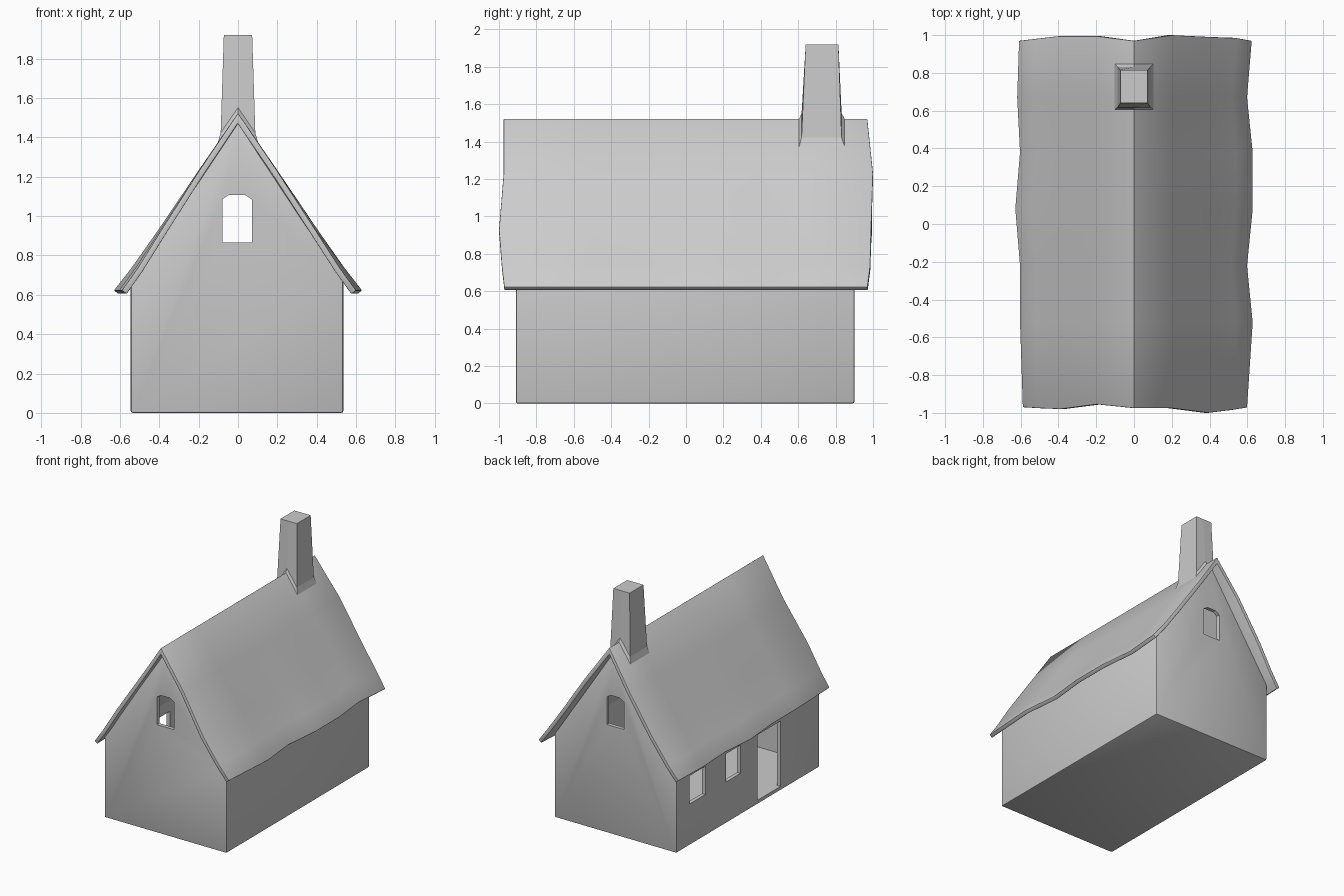
import bpy, bmesh

if "Cube" in bpy.data.objects:
    bpy.data.objects.remove(bpy.data.objects["Cube"])


def make(name, verts, faces, recalc=True):
    me = bpy.data.meshes.new(name)
    me.from_pydata(verts, [], faces)
    if recalc:
        bm = bmesh.new()
        bm.from_mesh(me)
        bmesh.ops.recalc_face_normals(bm, faces=bm.faces)
        bm.to_mesh(me)
        bm.free()
    ob = bpy.data.objects.new(name, me)
    bpy.context.collection.objects.link(ob)
    return ob


def prism(name, profile, y0, y1):
    """Extrude an (x, z) profile along y."""
    n = len(profile)
    verts = [(x, y, z) for y in (y0, y1) for x, z in profile]
    faces = [tuple(range(n)), tuple(range(n, 2 * n))]
    faces += [(i, (i + 1) % n, n + (i + 1) % n, n + i) for i in range(n)]
    return make(name, verts, faces)


def apply(ob, kind, **props):
    mod = ob.modifiers.new(kind.title(), kind)
    for k, v in props.items():
        setattr(mod, k, v)
    bpy.context.view_layer.objects.active = ob
    bpy.ops.object.modifier_apply(modifier=mod.name)


def smooth(ob):
    bpy.ops.object.select_all(action='DESELECT')
    ob.select_set(True)
    bpy.context.view_layer.objects.active = ob
    bpy.ops.object.shade_smooth_by_angle(angle=0.52)


# Walls: gabled block, softly bevelled, hollowed out
walls = prism("walls", [(-.545, 0), (.535, 0), (.535, .665), (0, 1.475), (-.545, .655)], -.91, .90)
apply(walls, 'BEVEL', width=.01, segments=2)
t = .03
cutters = [prism("room_cutter", [(-.545 + t, t), (.535 - t, t), (.535 - t, .655), (0, 1.425),
                                 (-.545 + t, .645)], -.91 + t, .90 - t)]

# Arched attic window through both gables
cutters.append(prism("attic_window_cutter",
                     [(-.08, .865), (.07, .865), (.07, 1.085), (.035, 1.108), (-.045, 1.108),
                      (-.08, 1.085)], -1.2, 1.2))

# Two windows and a door on the left wall
for name, y0, y1, z0 in (("window_a_cutter", .535, .735, .33), ("window_b_cutter", .09, .27, .33),
                         ("door_cutter", -.415, -.125, .032)):
    cutters.append(prism(name, [(-.7, z0), (-.4, z0), (-.4, .555), (-.7, .555)], y0, y1))

for c in cutters:
    apply(walls, 'BOOLEAN', operation='DIFFERENCE', solver='EXACT', object=c)
    bpy.data.objects.remove(c)
smooth(walls)

# Roof: wavy sheet bent over the ridge, thickened
ys = [-.97, -.52, -.22, .08, .38, .67, .97]
eave_right = [.60, .63, .60, .63, .63, .60, .625]
eave_left = [.59, .605, .605, .63, .605, .62, .61]
front = [-.97, -.975, -.98, -.955, -.975, -.975, -1.0, -.985, -.972]
back = [.97, .98, .995, .995, .97, 1.0, .99, .985, .97]
section = [(0, 1.523), (.2, 1.23), (.4, .928), (.53, .735), (.615, .622)]
columns = [(-1, i) for i in (4, 3, 2, 1)] + [(1, i) for i in range(5)]
verts = []
for r, y in enumerate(ys):
    for c, (side, i) in enumerate(columns):
        x, z = section[i]
        wave = (eave_right if side > 0 else eave_left)[r] - .615
        yy = front[c] if r == 0 else back[c] if r == 6 else y
        verts.append((side * (x + wave * (0, .1, .4, .8, 1)[i]), yy, z))
faces = [(r * 9 + c, r * 9 + c + 1, r * 9 + c + 10, r * 9 + c + 9)
         for r in range(6) for c in range(8)]
roof = make("roof", verts, faces, recalc=False)
apply(roof, 'SOLIDIFY', thickness=.03, offset=-1, use_even_offset=True)
apply(roof, 'BEVEL', width=.004, segments=2, limit_method='ANGLE', angle_limit=.9)
smooth(roof)

# Chimney: tapered shaft whose flared skirt follows the roof slope
rings = [(.103, .605, .848, 0), (.088, .618, .832, .028), (.072, .64, .815, None)]
verts = []
for hw, y0, y1, lift in rings:
    for x, y in ((-hw, y0), (0, y0), (hw, y0), (hw, y1), (0, y1), (-hw, y1)):
        z = 1.92 if lift is None else 1.523 - 1.46 * abs(x) + lift
        verts.append((x, y, z))
faces = [(k * 6 + i, k * 6 + (i + 1) % 6, k * 6 + 6 + (i + 1) % 6, k * 6 + 6 + i)
         for k in range(2) for i in range(6)]
faces += [(12, 13, 14, 15, 16, 17), (0, 1, 4, 5), (1, 2, 3, 4)]
make("chimney", verts, faces)
